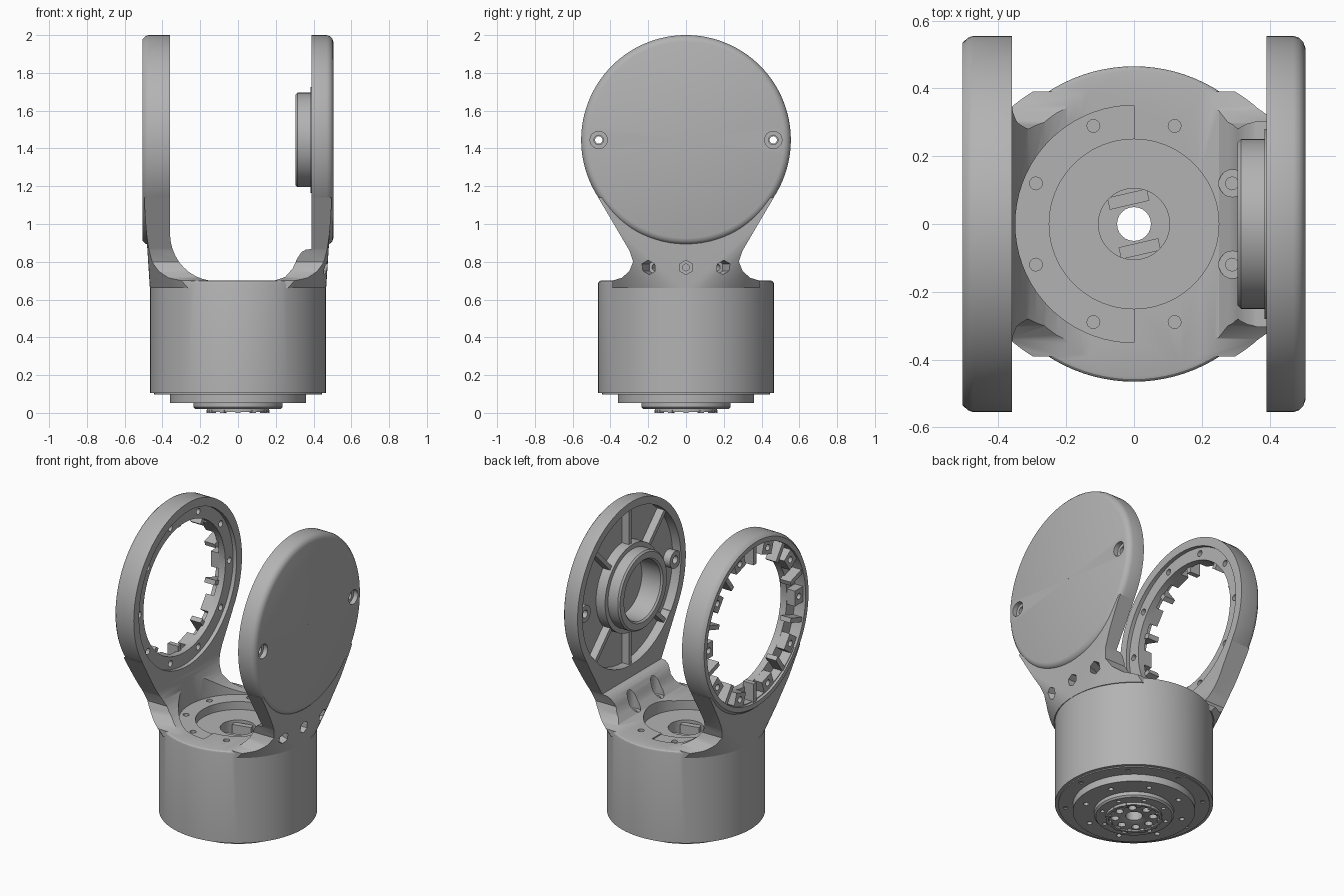
import bpy, bmesh
from math import sin, cos, pi, radians
from mathutils import Matrix, Vector

if "Cube" in bpy.data.objects:
    bpy.data.objects.remove(bpy.data.objects["Cube"])

grey = bpy.data.materials.new("machined_grey")
grey.use_nodes = True
grey.diffuse_color = (0.45, 0.45, 0.45, 1)
grey.node_tree.nodes["Principled BSDF"].inputs["Base Color"].default_value = grey.diffuse_color

AXIS_Z = 1.445          # height of the joint axis
TO_X = Matrix.Translation((0, 0, AXIS_Z)) @ Matrix.Rotation(pi / 2, 4, 'Y')


def finish(name, bm, matrix=Matrix()):
    bmesh.ops.transform(bm, matrix=matrix, verts=bm.verts)
    bmesh.ops.recalc_face_normals(bm, faces=bm.faces)
    mesh = bpy.data.meshes.new(name)
    bm.to_mesh(mesh)
    bm.free()
    mesh.materials.append(grey)
    ob = bpy.data.objects.new(name, mesh)
    bpy.context.collection.objects.link(ob)
    return ob


def prism(name, points, a, b, matrix=Matrix()):
    """Extrude a flat outline from height a to height b."""
    bm = bmesh.new()
    face = bm.faces.new([bm.verts.new((x, y, a)) for x, y in points])
    new = bmesh.ops.extrude_face_region(bm, geom=[face])["geom"]
    bmesh.ops.translate(bm, vec=(0, 0, b - a),
                        verts=[v for v in new if isinstance(v, bmesh.types.BMVert)])
    return finish(name, bm, matrix)


def circle(r, n=96):
    return [(r * cos(2 * pi * i / n), r * sin(2 * pi * i / n)) for i in range(n)]


def rod(name, r, a, b, matrix=Matrix(), n=96):
    return prism(name, circle(r, n), a, b, matrix)


def lathe(name, profile, matrix=Matrix(), n=96):
    """Turn a closed (radius, height) profile into a ring."""
    bm = bmesh.new()
    rows = [[bm.verts.new((r * c, r * s, h)) for r, h in profile] for c, s in circle(1, n)]
    for i in range(n):
        p, q = rows[i], rows[(i + 1) % n]
        for j in range(len(profile)):
            k = (j + 1) % len(profile)
            bm.faces.new((p[j], q[j], q[k], p[k]))
    return finish(name, bm, matrix)


def block(name, x, y, z, matrix=Matrix()):
    return prism(name, [(x[0], y[0]), (x[1], y[0]), (x[1], y[1]), (x[0], y[1])], *z, matrix)


def spin(angle, base=Matrix()):
    return base @ Matrix.Rotation(radians(angle), 4, 'Z')


def hole_ring(r, radius, count, start, a, b, base=Matrix(), n=12):
    return [rod("cutter", r, a, b, spin(start + 360 * i / count, base)
                @ Matrix.Translation((radius, 0, 0)), n) for i in range(count)]


def combine(target, others, op='DIFFERENCE'):
    for other in others:
        mod = target.modifiers.new("cut", 'BOOLEAN')
        mod.operation, mod.solver, mod.object = op, 'EXACT', other
        with bpy.context.temp_override(object=target, active_object=target):
            bpy.ops.object.modifier_apply(modifier=mod.name)
        bpy.data.objects.remove(other)
    return target


# Fork neck: side outline, trimmed by an envelope and a rounded channel
half = [(.39, .66), (.39, .70), (.34, .715), (.30, .75), (.28, .80), (.30, .86), (.40, 1.03), (.465, 1.14)]
outline = half + [(-y, z) for y, z in reversed(half)]
YZ = Matrix(((0, 0, 1, 0), (1, 0, 0, 0), (0, 1, 0, 0), (0, 0, 0, 1)))
XZ = Matrix(((1, 0, 0, 0), (0, 0, 1, 0), (0, 1, 0, 0), (0, 0, 0, 1)))
neck = prism("neck", outline, -.6, .6, YZ)

bm = bmesh.new()
for z in (.65, .80):
    for x, y in circle(.466):
        bm.verts.new((x, y, z))
for z in (1.1, 1.25):
    for x in (-.495, .495):
        for y in (-.5, .5):
            bm.verts.new((x, y, z))
bmesh.ops.convex_hull(bm, input=bm.verts)
envelope = finish("envelope", bm)
combine(neck, [envelope], 'INTERSECT')

saddle = [(-.12 - .24 * cos(t * pi / 20), .95 - .251 * sin(t * pi / 20)) for t in range(11)]
ramp = [(.19, .699), (.25, .72), (.29, .765), (.315, .82), (.335, .85), (.36, .865), (.39, .867)]
channel = prism("channel", [(-.36, 1.4)] + saddle + ramp + [(.39, 1.4)], -.7, .7, XZ)
combine(neck, [channel, rod("cutter", .5, -.7, .7, TO_X)])

# Body drum with its motor well and bolt holes
body = prism("body", circle(.465), .105, .70)
bev = [e for e in body.data.edges if all(body.data.vertices[v].co.z > .69 for v in e.vertices)]
bm = bmesh.new()
bm.from_mesh(body.data)
bm.edges.ensure_lookup_table()
bmesh.ops.bevel(bm, geom=[bm.edges[e.index] for e in bev], offset=.015, segments=3,
                affect='EDGES', profile=.5)
bm.to_mesh(body.data)
bm.free()
combine(body, [neck], 'UNION')
seat = [(.35 * cos(radians(a)), .35 * sin(radians(a))) for a in range(90, 271, 5)]
combine(body, [prism("cutter", seat, .692, .95), rod("cutter", .25, .64, .80),
               rod("cutter", .105, .56, .7, n=48), rod("cutter", .05, .0, .7, n=24)])
combine(body, hole_ring(.019, .313, 8, 22.5, .62, .74))
for y in (-.12, .12):       # bolt pockets in the ramp
    combine(body, [rod("cutter", .04, .715, .9, Matrix.Translation((.29, y, 0)), 24)])
for a in (-23, 0, 23):      # side bolts under the closed plate
    m = Matrix.Translation((0, 0, .77)) @ Matrix.Rotation(radians(a), 4, 'Z') @ Matrix.Rotation(pi / 2, 4, 'Y')
    combine(body, [rod("cutter", .038, .42, .55, m, 6), rod("cutter", .018, .36, .45, m, 12)])

# Keys in the motor well
for i, s in enumerate((-1, 1)):
    block(f"well_key_{i}", (-.06, .06), (s * .075 - .018, s * .075 + .018), (.55, .625), spin(13))

# Bottom flange and output hub
flange = lathe("bottom_flange", [(.05, .11), (.05, .06), (.20, .06), (.20, .052), (.36, .052),
                                 (.36, .098), (.445, .098), (.445, .11)])
combine(flange, hole_ring(.016, .295, 8, 22.5, .03, .09) + hole_ring(.014, .405, 8, 0, .08, .105))
hub = lathe("output_hub", [(.05, .07), (.05, .022), (.08, .012), (.15, .012), (.15, .004), (.165, .004),
                           (.165, .02), (.225, .02), (.235, .03), (.235, .07)])
combine(hub, hole_ring(.024, .112, 8, 0, -.02, .05) + hole_ring(.013, .195, 8, 22.5, 0, .05))
for i in range(12):
    block(f"hub_tooth_{i}", (.14, .168), (-.012, .012), (0, .015), spin(30 * i))

# Closed plate on the left: cupped disc with a rounded outer edge
plate = lathe("closed_plate", [(.001, .45), (.505, .45), (.505, .39), (.555, .39), (.555, .47),
                               (.549, .487), (.537, .499), (.52, .505), (.001, .505)], TO_X, 128)
tube = lathe("bearing_tube", [(.19, .46), (.19, .315), (.20, .305), (.24, .305), (.25, .315),
                              (.25, .385), (.28, .385), (.28, .46)], TO_X)
ribs = []
for i in range(8):
    if i % 4 != 2:
        block(f"plate_rib_{i}", (.27, .52), (-.014, .014), (.40, .46), spin(45 * i, TO_X))
for i, a in enumerate((90, 270)):
    m = spin(a, TO_X) @ Matrix.Translation((.462, 0, 0))
    boss = rod(f"plate_boss_{i}", .055, .40, .46, m, 32)
    for part in (plate, boss):
        combine(part, [rod("cutter", .025, .3, .6, m, 24)])
    combine(plate, [rod("cutter", .046, .475, .6, m, 24)])

# Open ring on the right: rim, thin web, bolt bosses and locating teeth
ring = lathe("open_ring", [(.42, -.43), (.42, -.385), (.50, -.385), (.50, -.36), (.555, -.36), (.555, -.475),
                           (.549, -.49), (.535, -.505), (.505, -.505), (.505, -.43)], TO_X, 128)
holes = lambda: hole_ring(.02, .462, 10, 90, -.6, -.3, TO_X)
combine(ring, holes())
for i, cutter in enumerate(holes()):
    boss = block(f"ring_boss_{i}", (.42, .515), (-.05, .05), (-.488, -.42), spin(90 + 36 * i, TO_X))
    combine(boss, [cutter])
    block(f"ring_tooth_{i}", (.385, .515), (-.015, .015), (-.495, -.42), spin(108 + 36 * i, TO_X))

# Smooth the round surfaces and keep the machined edges crisp
bpy.context.view_layer.update()
for ob in bpy.context.collection.objects:
    if ob.type == 'MESH' and ob.data.materials and ob.data.materials[0] == grey:
        ob.select_set(True)
        bpy.context.view_layer.objects.active = ob
bpy.ops.object.shade_smooth_by_angle(angle=radians(28))
